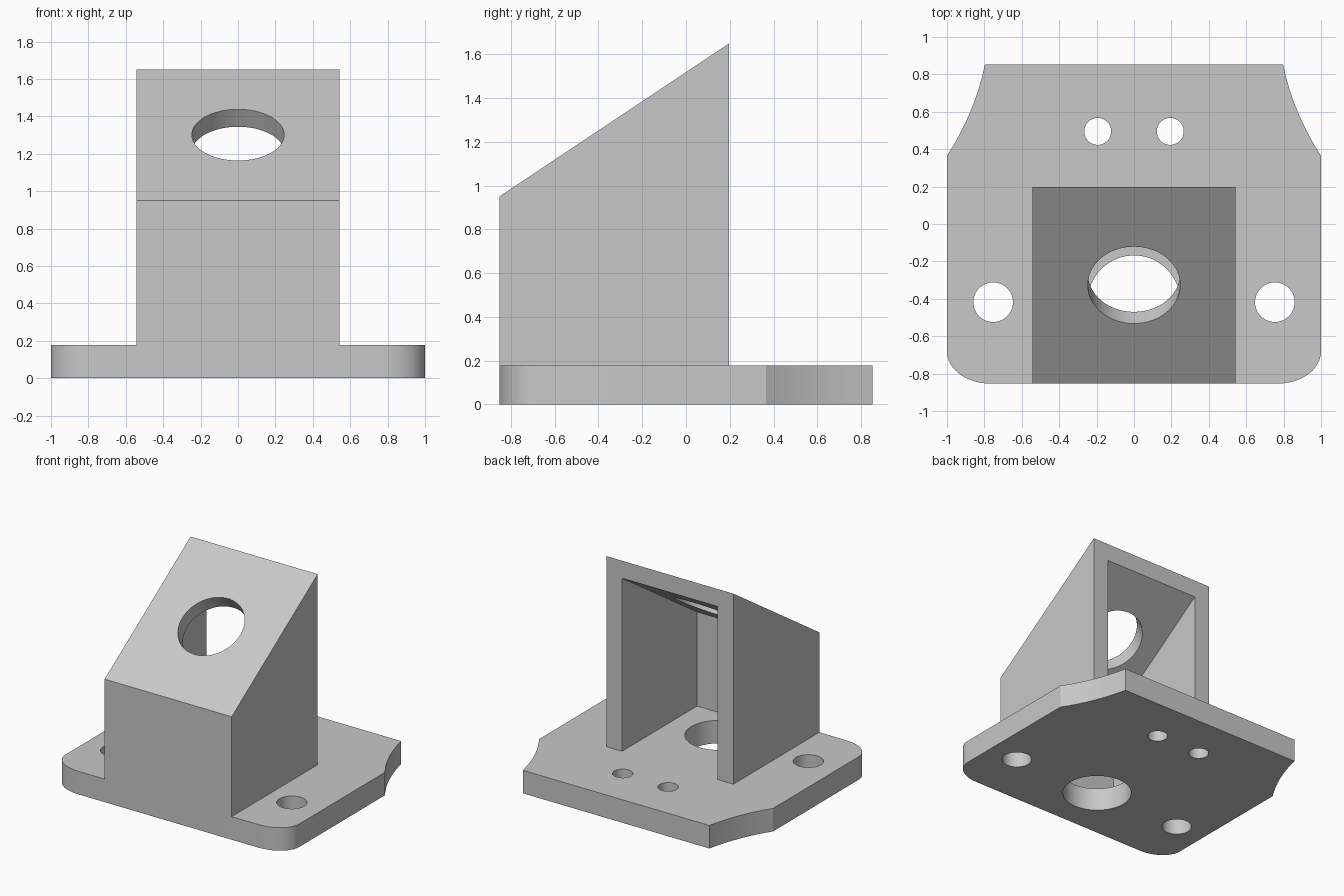
import bpy
import bmesh
from math import cos, sin, atan2, pi, radians
from mathutils import Matrix, Vector

if "Cube" in bpy.data.objects:
    bpy.data.objects.remove(bpy.data.objects["Cube"], do_unlink=True)

grey = bpy.data.materials.new("light_grey")
grey.use_nodes = True
GREY = (0.58, 0.58, 0.58, 1)
grey.diffuse_color = GREY
grey.node_tree.nodes["Principled BSDF"].inputs["Base Color"].default_value = GREY

HALF_DEPTH = 0.853
PLATE = 0.178       # plate thickness
WALL = 0.135        # housing wall thickness
HALF_WIDTH = 0.543  # housing half width
BACK = 0.197        # open back of the housing
LOW, HIGH = 0.95, 1.65
TILT = atan2(HIGH - LOW, BACK + HALF_DEPTH)


def prism(name, profile, offset):
    """Solid made by sweeping a closed profile along an offset."""
    bm = bmesh.new()
    face = bm.faces.new([bm.verts.new(p) for p in profile])
    swept = bmesh.ops.extrude_face_region(bm, geom=[face])["geom"]
    verts = [v for v in swept if isinstance(v, bmesh.types.BMVert)]
    bmesh.ops.translate(bm, verts=verts, vec=Vector(offset))
    bmesh.ops.recalc_face_normals(bm, faces=bm.faces)
    return finish(name, bm)


def cylinder(name, centre, radius, tilt=0):
    bm = bmesh.new()
    place = Matrix.Translation(centre) @ Matrix.Rotation(tilt, 4, "X")
    bmesh.ops.create_cone(bm, cap_ends=True, segments=64, radius1=radius,
                          radius2=radius, depth=0.6, matrix=place)
    return finish(name, bm)


def finish(name, bm):
    mesh = bpy.data.meshes.new(name)
    bm.to_mesh(mesh)
    bm.free()
    mesh.materials.append(grey)
    obj = bpy.data.objects.new(name, mesh)
    bpy.context.collection.objects.link(obj)
    return obj


def cut(target, cutters):
    """Subtract the cutters, apply, and remove them."""
    for cutter in cutters:
        mod = target.modifiers.new("cut", "BOOLEAN")
        mod.operation = "DIFFERENCE"
        mod.solver = "EXACT"
        mod.object = cutter
        bpy.context.view_layer.objects.active = target
        bpy.ops.object.modifier_apply(modifier=mod.name)
        bpy.data.objects.remove(cutter, do_unlink=True)


def smooth(obj):
    bpy.ops.object.select_all(action="DESELECT")
    obj.select_set(True)
    bpy.context.view_layer.objects.active = obj
    bpy.ops.object.shade_smooth_by_angle(angle=radians(30))


# Base plate outline: rounded front corners, slightly hollowed back corners
right = []
for i in range(13):
    a = -pi / 2 + i / 12 * pi / 2
    right.append((0.77 + 0.23 * cos(a), -0.68 + (HALF_DEPTH - 0.68) * sin(a)))
start, end = Vector((1, 0.365)), Vector((0.797, HALF_DEPTH))
inward = Vector((start.y - end.y, end.x - start.x)).normalized()
for i in range(9):
    t = i / 8
    p = start.lerp(end, t) + inward * 0.1 * t * (1 - t)
    right.append((p.x, p.y))
outline = right + [(-x, y) for x, y in reversed(right)]
base_plate = prism("base_plate", [(x, y, 0) for x, y in outline], (0, 0, PLATE))

# Bolt holes, pin holes and the large drain hole
holes = [cylinder("drain_hole", (0, -0.415, 0.1), 0.247)]
for side in (-1, 1):
    holes.append(cylinder("bolt_hole", (side * 0.753, -0.418, 0.1), 0.106))
    holes.append(cylinder("pin_hole", (side * 0.194, 0.495, 0.1), 0.072))
cut(base_plate, holes)

# Wedge housing with an open back
slope = (HIGH - LOW) / (BACK + HALF_DEPTH)
wedge = [(-HALF_DEPTH, PLATE), (BACK, PLATE), (BACK, HIGH), (-HALF_DEPTH, LOW)]
housing = prism("sloped_housing", [(-HALF_WIDTH, y, z) for y, z in wedge],
                (2 * HALF_WIDTH, 0, 0))

# Cavity follows the walls and the underside of the sloped roof
y0, y1 = -HALF_DEPTH + WALL, BACK + 0.2


def ceiling(y):
    return LOW + slope * (y + HALF_DEPTH) - WALL


inner = HALF_WIDTH - WALL
void = [(y0, 0), (y1, 0), (y1, ceiling(y1)), (y0, ceiling(y0))]
cavity = prism("cavity", [(-inner, y, z) for y, z in void], (2 * inner, 0, 0))

# Round opening square to the sloped roof
opening = cylinder("roof_opening", (0, -0.326, 1.30), 0.247, TILT)
cut(housing, [cavity, opening])

for part in (base_plate, housing):
    smooth(part)
